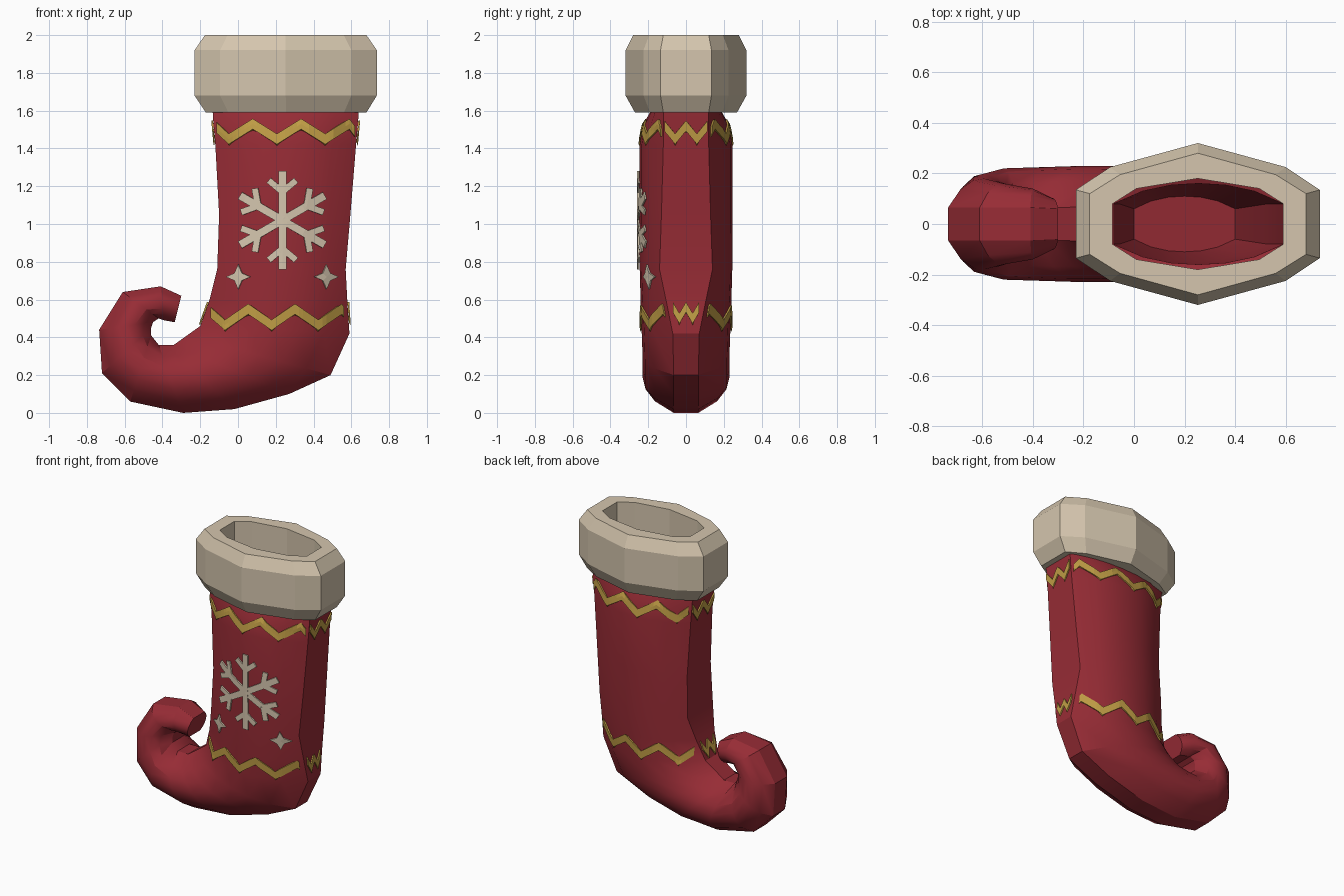
import bpy, bmesh
from math import sin, cos, radians
from mathutils import Vector
from mathutils.bvhtree import BVHTree

if "Cube" in bpy.data.objects:
    bpy.data.objects.remove(bpy.data.objects["Cube"])


def material(name, rgb):
    m = bpy.data.materials.new(name)
    m.use_nodes = True
    m.diffuse_color = (*rgb, 1)
    m.node_tree.nodes["Principled BSDF"].inputs["Base Color"].default_value = (*rgb, 1)
    return m


red = material("red felt", (0.31, 0.025, 0.036))
cream = material("cream wool", (0.66, 0.56, 0.42))
gold = material("gold trim", (0.53, 0.34, 0.06))


def make_object(name, bm, mat, smooth=None):
    mesh = bpy.data.meshes.new(name)
    bm.to_mesh(mesh)
    ob = bpy.data.objects.new(name, mesh)
    bpy.context.collection.objects.link(ob)
    mesh.materials.append(mat)
    if smooth:
        bpy.ops.object.select_all(action='DESELECT')
        ob.select_set(True)
        bpy.context.view_layer.objects.active = ob
        bpy.ops.object.shade_smooth_by_angle(angle=radians(smooth))
    return ob


def loft(rings, closed=False, cap_end=False):
    """Bridge equal-length rings of points with quads."""
    bm = bmesh.new()
    rows = [[bm.verts.new(p) for p in r] for r in rings]
    pairs = list(zip(rows, rows[1:]))
    if closed:
        pairs.append((rows[-1], rows[0]))
    for a, b in pairs:
        for i in range(len(a)):
            j = (i + 1) % len(a)
            bm.faces.new((a[i], a[j], b[j], b[i]))
    if cap_end:
        bm.faces.new(rows[-1])
    bmesh.ops.recalc_face_normals(bm, faces=bm.faces)
    return bm


# Stocking: each section runs from the toe side to the heel side
def section(x0, z0, x1, z1, half, strip):
    a, b = Vector((x0, 0, z0)), Vector((x1, 0, z1))
    arc = [(0, 0), (.17, .62), (.34, .92), (.5, 1), (.66, .92), (.83, .62), (1, 0)]
    side = [(a.lerp(b, t), strip + (half - strip) * k) for t, k in arc]
    return ([Vector((p.x, -y, p.z)) for p, y in side] +
            [Vector((p.x, y, p.z)) for p, y in reversed(side)])


lining = [
    (.0, .36, .40, .28, .11, .06),
    (-.06, .76, .53, .76, .15, .08),
    (-.08, 1.60, .59, 1.60, .16, .08),
]
shell = [
    (-.135, 1.61, .64, 1.61, .18, .12),
    (-.13, 1.53, .635, 1.53, .225, .12),
    (-.12, 1.42, .625, 1.42, .245, .12),
    (-.10, 1.05, .595, 1.05, .245, .13),
    (-.11, .76, .57, .76, .245, .14),
    (-.15, .60, .58, .57, .24, .10),
    (-.20, .46, .59, .42, .235, .07),
    (-.27, .41, .49, .20, .23, .065),
    (-.34, .36, .27, .10, .23, .065),
    (-.38, .36, -.02, .02, .23, .065),
    (-.42, .36, -.29, .0, .225, .065),
    (-.46, .41, -.57, .06, .22, .065),
    (-.46, .45, -.72, .21, .20, .065),
    (-.45, .48, -.735, .44, .18, .065),
    (-.42, .50, -.61, .64, .16, .065),
    (-.39, .49, -.41, .67, .14, .065),
    (-.335, .48, -.30, .62, .10, .06),
]
bm = loft([section(*s) for s in lining + shell], cap_end=True)
bm.faces.new([v for v in bm.verts][:14])
# Tip of the curled toe is drawn out to a blunt point
bmesh.ops.recalc_face_normals(bm, faces=bm.faces)
surface = BVHTree.FromBMesh(bm)
make_object("stocking", bm, red, 28)


# Cuff: a ten-sided ring with chamfered rims
def oval(x0, x1, half, corner, end, z):
    mid, span = (x0 + x1) / 2, (x1 - x0) / 2
    pts = [(-1, end), (-.72, corner), (0, half), (.72, corner), (1, end)]
    pts += [(x, -y) for x, y in reversed(pts)]
    return [Vector((mid + span * x, y, z)) for x, y in pts]


make_object("cuff", loft([
    oval(-.17, .68, .27, .19, .12, 1.59),
    oval(-.23, .735, .32, .225, .135, 1.68),
    oval(-.23, .735, .32, .225, .135, 1.92),
    oval(-.175, .68, .28, .195, .12, 2.0),
    oval(-.085, .59, .18, .14, .08, 2.0),
    oval(-.085, .59, .18, .14, .08, 1.59),
], closed=True), cream)


# Decorations: flat outlines draped onto the stocking as thin plates
VIEWS = {
    "front": (lambda u, z: (u, -1, z), Vector((0, 1, 0))),
    "back": (lambda u, z: (u, 1, z), Vector((0, -1, 0))),
    "heel": (lambda u, z: (1, u, z), Vector((-1, 0, 0))),
    "toe": (lambda u, z: (-.26, u, z), Vector((1, 0, 0))),
}


def drape(name, grids, view, mat, lift=.01):
    origin, direction = VIEWS[view]
    bm = bmesh.new()
    for grid in grids:
        rows = []
        for row in grid:
            verts = []
            for u, z in row:
                hit = surface.ray_cast(Vector(origin(u, z)), direction)[0]
                verts.append(bm.verts.new(hit - direction * lift))
            rows.append(verts)
        for a, b in zip(rows, rows[1:]):
            for i in range(len(a) - 1):
                bm.faces.new((a[i], a[i + 1], b[i + 1], b[i]))
    for f in bm.faces:
        f.normal_update()
        if f.normal.dot(direction) > 0:
            f.normal_flip()
    ob = make_object(name, bm, mat)
    solid = ob.modifiers.new("thickness", 'SOLIDIFY')
    solid.thickness = .009
    solid.offset = -1


def bar(p, q, width, steps=8):
    p, q = Vector(p), Vector(q)
    d = (q - p).normalized() * width / 2
    n = Vector((-d.y, d.x))
    return [[p.lerp(q, i / steps) + n * k for k in (-1, 0, 1)] for i in range(steps + 1)]


def zigzag(points, thick=.055, steps=6):
    rows = []
    for p, q in zip(points, points[1:]):
        for i in range(steps + 1):
            c = Vector(p).lerp(Vector(q), i / steps)
            rows.append([c + Vector((0, thick * k)) for k in (-.5, 0, .5)])
    return [rows]


def wave(start, end, low, high, count):
    return [(start + (end - start) * i / count, low if i % 2 else high)
            for i in range(count + 1)]


for side in ("front", "back"):
    upper = [(-.115, 1.51)] + wave(-.05, .59, 1.53, 1.45, 5) + [(.62, 1.49)]
    lower = [(-.145, .53)] + wave(-.07, .55, .55, .465, 5) + [(.56, .535)]
    drape("upper_trim_" + side, zigzag(upper), side, gold)
    drape("lower_trim_" + side, zigzag(lower), side, gold)
for side in ("heel", "toe"):
    drape("upper_trim_" + side, zigzag(wave(-.115, .115, 1.45, 1.52, 4)), side, gold)
    drape("lower_trim_" + side, zigzag(wave(-.07, .07, .50, .56, 4)), side, gold)

# Snowflake with six forked arms
centre = Vector((.235, 1.02))
bars = []
for k in range(6):
    ang = radians(90 + 60 * k)
    along = Vector((cos(ang), sin(ang)))
    bars.append(bar(centre, centre + along * .26, .042))
    fork = centre + along * .15
    for turn in (-50, 50):
        b = ang + radians(turn)
        bars.append(bar(fork, fork + Vector((cos(b), sin(b))) * .095, .034, 4))
drape("snowflake", bars, "front", cream, .014)

# Four-pointed stars
for name, x in (("star_toe_side", 0), ("star_heel_side", .47)):
    mid = Vector((x, .72))
    ring = [mid + Vector((cos(radians(45 * i)), sin(radians(45 * i)))) *
            (.028 if i % 2 else .065) for i in range(8)]
    quads = [[[mid, ring[i - 1]], [ring[i + 1 - 8], ring[i]]] for i in range(0, 8, 2)]
    drape(name, quads, "front", cream, .014)
